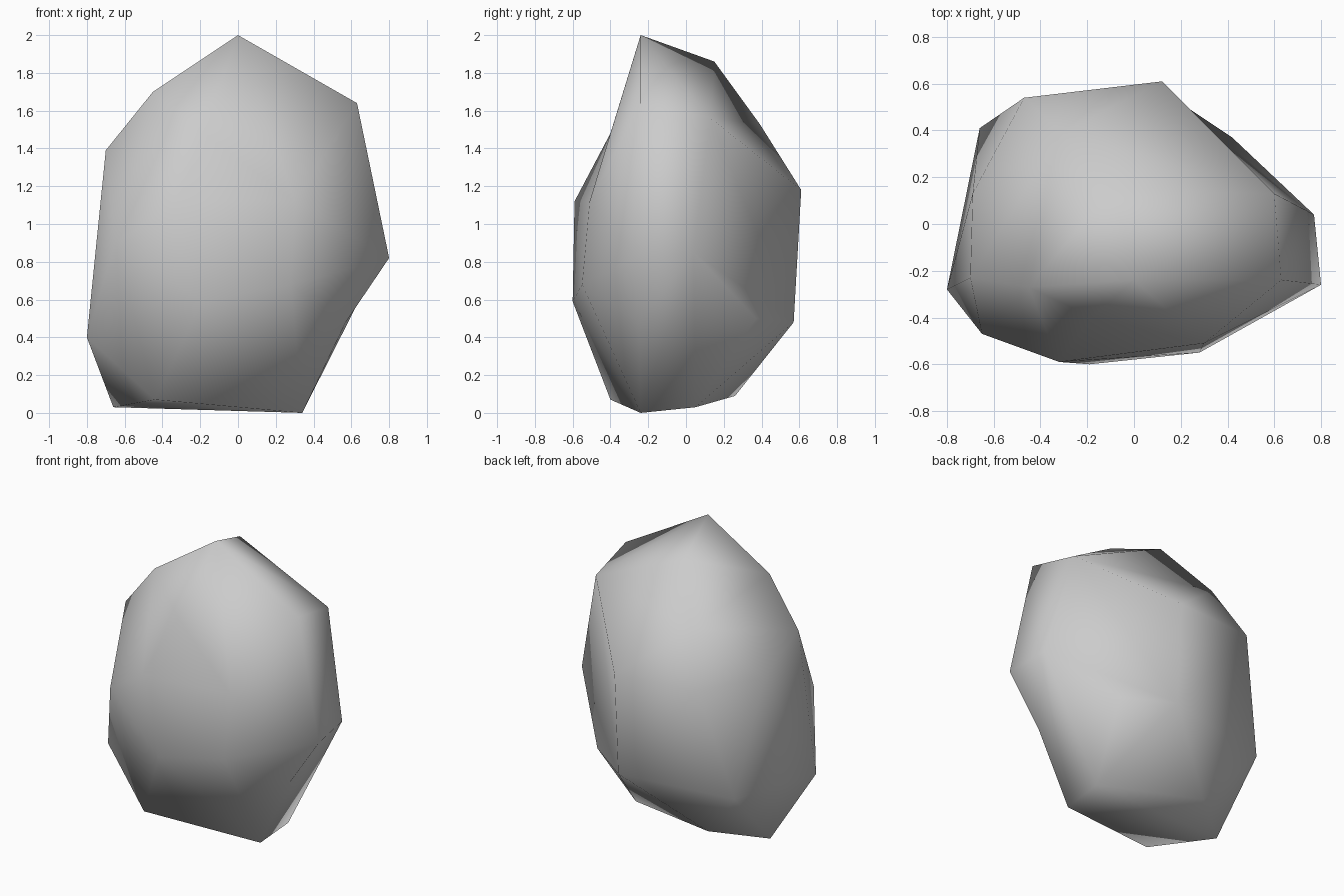
import bpy
import bmesh

# Remove only the default object
default_cube = bpy.data.objects.get("Cube")
if default_cube:
    bpy.data.objects.remove(default_cube, do_unlink=True)


def make_material(name, colour):
    """One flat colour, shown in the viewport and in a render."""
    material = bpy.data.materials.new(name)
    material.use_nodes = True
    material.diffuse_color = colour
    shader = next(n for n in material.node_tree.nodes if n.type == "BSDF_PRINCIPLED")
    shader.inputs["Base Color"].default_value = colour
    return material


def open_edge(bm, start, end):
    """Cut out the two triangles beside an edge; return their far corners."""
    edge = bm.edges.get((start, end))
    if edge is None or len(edge.link_faces) != 2:
        return None
    far = [v for face in edge.link_faces for v in face.verts if v not in (start, end)]
    if len(far) != 2:
        return None
    bm.edges.remove(edge)
    return far


def flip_edge(bm, start, end):
    """Turn the edge between two corners, which makes a shallow hollow there."""
    far = open_edge(bm, start, end)
    if far:
        for corner in (start, end):
            bm.faces.new((far[0], far[1], corner))


def dent_edge(bm, start, end, position):
    """Split the edge between two corners and push its middle inwards."""
    far = open_edge(bm, start, end)
    if far:
        middle = bm.verts.new(position)
        for corner in (start, end):
            for side in far:
                bm.faces.new((corner, side, middle))


# Corners of the boulder, from the ground to the peak
corners = {
    "base left": (-.66, .02, .03),
    "base back": (-.35, .26, .09),
    "base right": (.35, .05, .03),
    "foot": (.34, -.24, 0),
    "base front": (-.44, -.4, .07),
    "low left": (-.8, -.28, .4),
    "low back left": (-.66, .41, .45),
    "low back": (.12, .57, .48),
    "low back right": (.42, .37, .5),
    "low front right": (.28, -.55, .68),
    "low front": (-.19, -.6, .59),
    "middle front left": (-.65, -.47, .9),
    "middle left": (-.69, .13, 1.2),
    "middle back left": (-.47, .54, 1.2),
    "middle back": (.12, .61, 1.18),
    "middle back right": (.77, .04, .85),
    "middle right": (.8, -.26, .82),
    "middle front right": (.3, -.51, 1.12),
    "middle front": (-.32, -.59, 1.12),
    "high left": (-.7, -.23, 1.39),
    "high back": (-.31, .39, 1.53),
    "high back right": (.6, .13, 1.56),
    "high right": (.63, -.24, 1.64),
    "shoulder left": (-.45, -.27, 1.7),
    "shoulder back": (-.09, .15, 1.86),
    "peak": (0, -.24, 2),
}

# Wrap the corners in one faceted skin
bm = bmesh.new()
verts = {name: bm.verts.new(position) for name, position in corners.items()}
bmesh.ops.convex_hull(bm, input=list(bm.verts), use_existing_faces=False)

# Shallow hollows on the back, the right and the underside
for start, end in (("middle back", "shoulder back"),
                   ("middle back", "low back right"),
                   ("middle back", "middle back right"),
                   ("middle right", "base right")):
    flip_edge(bm, verts[start], verts[end])

# Dents under the right corner and below the peak
dent_edge(bm, verts["middle right"], verts["foot"], (.57, -.25, .48))
dent_edge(bm, verts["peak"], verts["middle front"], (-.18, -.4, 1.48))
bmesh.ops.recalc_face_normals(bm, faces=list(bm.faces))

# Smooth stone surface in a single grey
mesh = bpy.data.meshes.new("boulder")
bm.to_mesh(mesh)
bm.free()
for polygon in mesh.polygons:
    polygon.use_smooth = True
mesh.materials.append(make_material("stone grey", (.6, .6, .6, 1)))
boulder = bpy.data.objects.new("boulder", mesh)
bpy.context.scene.collection.objects.link(boulder)
